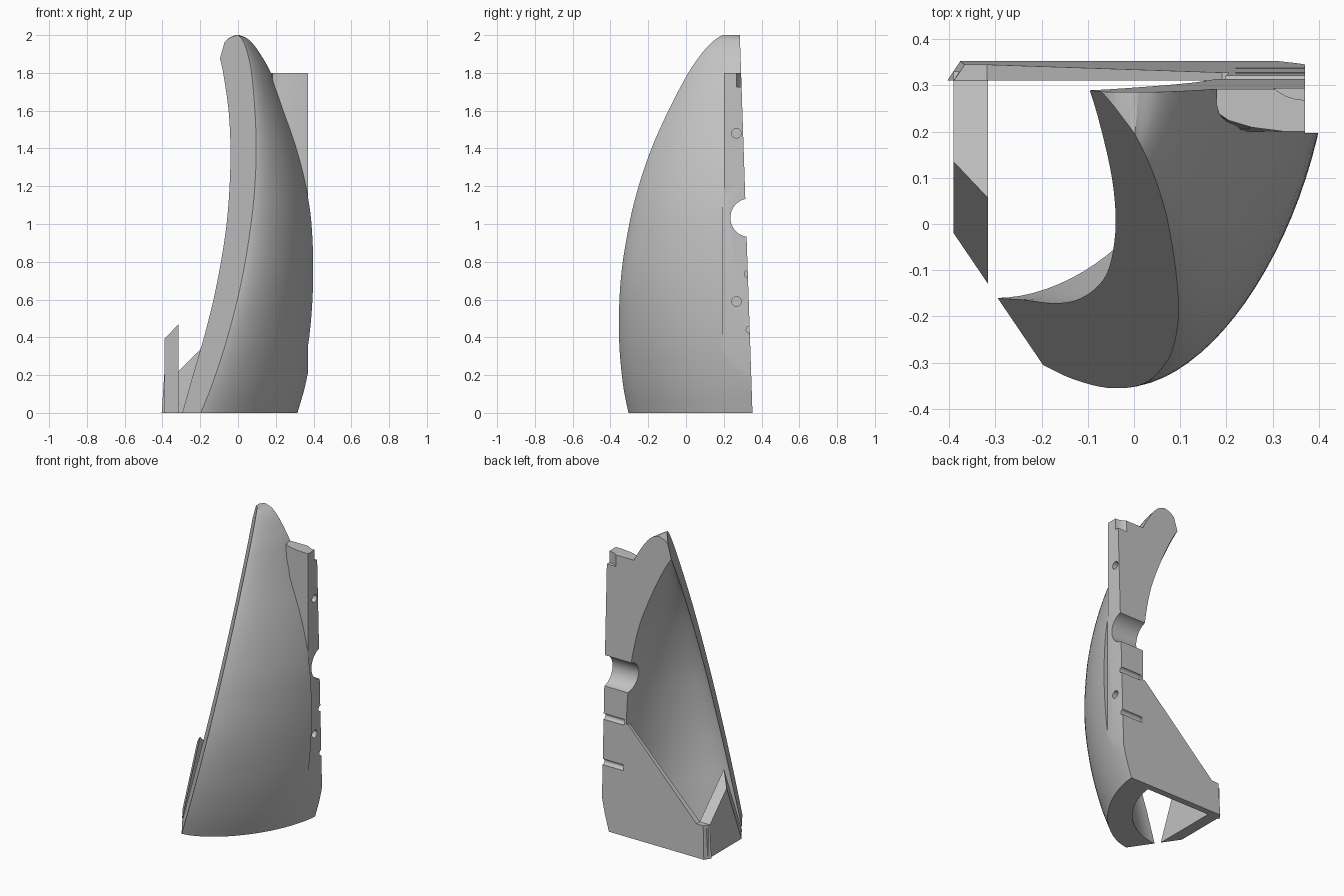
import bpy, bmesh, math
from mathutils import Vector

if "Cube" in bpy.data.objects:
    bpy.data.objects.remove(bpy.data.objects["Cube"])

grey = bpy.data.materials.new("plain_grey")
grey.diffuse_color = (0.54, 0.54, 0.54, 1)
grey.use_nodes = True
grey.node_tree.nodes["Principled BSDF"].inputs["Base Color"].default_value = grey.diffuse_color
BACK = 0.0335         # lean of the back face: y = 0.352 - BACK * z


def make(name, bm):
    bmesh.ops.recalc_face_normals(bm, faces=bm.faces[:])
    me = bpy.data.meshes.new(name)
    bm.to_mesh(me)
    bm.free()
    ob = bpy.data.objects.new(name, me)
    bpy.context.collection.objects.link(ob)
    me.materials.append(grey)
    return ob


def loft(name, rings):
    bm = bmesh.new()
    loops = [[bm.verts.new(p) for p in r] for r in rings]
    n = len(loops[0])
    for a, b in zip(loops, loops[1:]):
        for i in range(n):
            j = (i + 1) % n
            bm.faces.new((a[i], a[j], b[j], b[i]))
    bm.faces.new(loops[0])
    bm.faces.new(loops[-1])
    return make(name, bm)


def box(name, x0, x1, y0, y1, z0, z1):
    return loft(name, [[(x0, y0, z), (x1, y0, z), (x1, y1, z), (x0, y1, z)] for z in (z0, z1)])


def cylinder(name, x0, x1, y, z, r, n=48):
    angs = [2 * math.pi * i / n for i in range(n)]
    return loft(name, [[(x, y + r * math.cos(a), z + r * math.sin(a)) for a in angs]
                       for x in (x0, x1)])


def slab(name, point, normal):
    # big block lying on the outer side of a plane
    ob = box(name, -4, 4, -4, 4, 0, 4)
    q = Vector(normal).to_track_quat('Z', 'Y')
    for v in ob.data.vertices:
        v.co = q @ v.co + Vector(point)
    return ob


def boolean(ob, tool, op='DIFFERENCE'):
    m = ob.modifiers.new("bool", 'BOOLEAN')
    m.operation, m.object, m.solver = op, tool, 'EXACT'
    dg = bpy.context.evaluated_depsgraph_get()
    me = bpy.data.meshes.new_from_object(ob.evaluated_get(dg))
    ob.modifiers.clear()
    ob.data = me
    bpy.data.objects.remove(tool)


def sample(keys, z):
    # smooth (Hermite) interpolation of the key rows by their first column
    z = min(max(z, keys[0][0]), keys[-1][0])
    i = 0
    while i < len(keys) - 2 and z > keys[i + 1][0]:
        i += 1

    def slope(k, c):
        a, b = keys[max(k - 1, 0)], keys[min(k + 1, len(keys) - 1)]
        return (b[c] - a[c]) / (b[0] - a[0])
    p, q = keys[i], keys[i + 1]
    h = q[0] - p[0]
    t = (z - p[0]) / h
    return [(2*t**3 - 3*t*t + 1) * p[c] + (t**3 - 2*t*t + t) * h * slope(i, c)
            + (3*t*t - 2*t**3) * q[c] + (t**3 - t*t) * h * slope(i + 1, c)
            for c in range(1, len(p))]


def quarter(cx, cy, ax, by, e, n):
    # superellipse from the side point to the front point
    out = []
    for i in range(n + 1):
        a = math.pi / 2 * i / n
        out.append((cx + ax * math.cos(a) ** (2 / e), cy - by * math.sin(a) ** (2 / e)))
    return out


# outer shell: z, right x, apex x, front y, left x
outer_keys = [
    (0, .315, -.20, -.305, -.8), (.15, .358, -.15, -.335, -.8), (.4, .402, -.07, -.356, -.8),
    (.7, .42, .01, -.347, -.8), (1.0, .411, .045, -.305, -.8), (1.2, .381, .055, -.26, -.8),
    (1.4, .33, .06, -.195, -.5), (1.6, .26, .06, -.105, -.2), (1.8, .18, .045, -.003, -.12),
    (1.89, .13, .03, .055, -.102), (1.95, .088, .015, .105, -.08),
    (1.985, .05, .003, .15, -.048), (2, .01, 0, .19, -.012)]
rings = []
N = 56
for k in range(N + 1):
    z = 2 * math.sin(math.pi / 2 * k / N)
    xr, cx, yf, xl = sample(outer_keys, z)
    right = quarter(cx, .36, xr - cx, .36 - yf, 1.66, 24)
    left = quarter(cx, .31, xl - cx, .31 - yf, 2, 10)[::-1][1:]
    rings.append([(x, y, z) for x, y in [(xr, .6)] + right + left + [(xl, .6)]])
shell = loft("shell", rings)

# mounting flange along the back right edge, its front corner rounder at the top
low = [(.178, .6), (.178, .25), (.18, .23), (.185, .215), (.205, .2), (.3, .2), (.37, .2), (.37, .6)]
high = [(.178, .6), (.178, .26), (.184, .238), (.205, .224), (.255, .209), (.325, .2), (.37, .2), (.37, .6)]
flange = loft("flange", [[(x, y, z) for x, y in ring]
                         for ring, z in ((low, .35), (low, 1.45), (high, 1.8))])
boolean(shell, flange, 'UNION')
boolean(shell, box("side_cutter", .37, 1, .197, 1, -.5, 1.9))

# hollow: z, back x, apex x, front y
hollow_keys = [
    (-.1, .14, -.325, -.155), (0, .155, -.295, -.16), (.2, .185, -.24, -.164),
    (.4, .2, -.18, -.171), (.6, .205, -.13, -.166), (.8, .205, -.09, -.145),
    (1.0, .195, -.06, -.11), (1.2, .17, -.045, -.054), (1.4, .125, -.04, .018),
    (1.6, .05, -.05, .112), (1.8, -.04, -.08, .233), (1.89, -.092, -.102, .297)]
rings = []
for k in range(45):
    z = -.1 + 1.99 * k / 44
    xr, cx, yf = sample(hollow_keys, z)
    curve = quarter(cx, .36, xr - cx, .36 - yf, 1.85, 24)
    rings.append([(x, y, z) for x, y in [(xr, .8)] + curve + [(-1.5, yf), (-1.5, .8)]])
boolean(shell, loft("hollow_cutter", rings))

# triangular back plate with a chamfered outer edge
outline = [(-.405, 0), (.23, 0), (.23, .727), (.19, .727), (-.318, .218), (-.405, .218)]
plate = loft("back_plate", [[(x, y, z) for x, z in outline] for y in (.31, .5)])
boolean(plate, slab("chamfer_cutter", (-.404, .31, 0), (-.045, .03, .003)))
boolean(shell, plate, 'UNION')

# lower side wall, its top sloping up at 45 degrees towards the front
wall = loft("side_wall", [[(x, .33, 0), (x, .33, .195), (x, -.3, .825), (x, -.3, 0)]
                          for x in (-.39, -.316)])
boolean(shell, wall, 'UNION')

# flat back face and slanted front rim
boolean(shell, slab("back_cutter", (0, .352, 0), (0, 1, BACK)))
boolean(shell, slab("rim_cutter", (-.2, -.3, 0), (-.28, -.19, .0752)))

# cross bore, pin holes, grooves and rounded top notch
boolean(shell, cylinder("bore_cutter", -.1, .6, .337, 1.033, .102))
for z in (1.48, .59):
    boolean(shell, cylinder("pin_cutter", .31, .5, .267, z, .025, 24))
for z in (.735, .44):
    y = .352 - BACK * z
    boolean(shell, cylinder("groove_cutter", .22, .5, y, z, .019, 16))
arc = [(.37 + .102 * math.cos(math.pi * i / 16), .37 + .102 * math.sin(math.pi * i / 16))
       for i in range(32)]
boolean(shell, loft("notch_cutter", [[(x, y, z) for x, y in arc] for z in (1.725, 1.9)]))

bpy.context.view_layer.objects.active = shell
shell.select_set(True)
bpy.ops.object.shade_smooth_by_angle(angle=math.radians(25))
